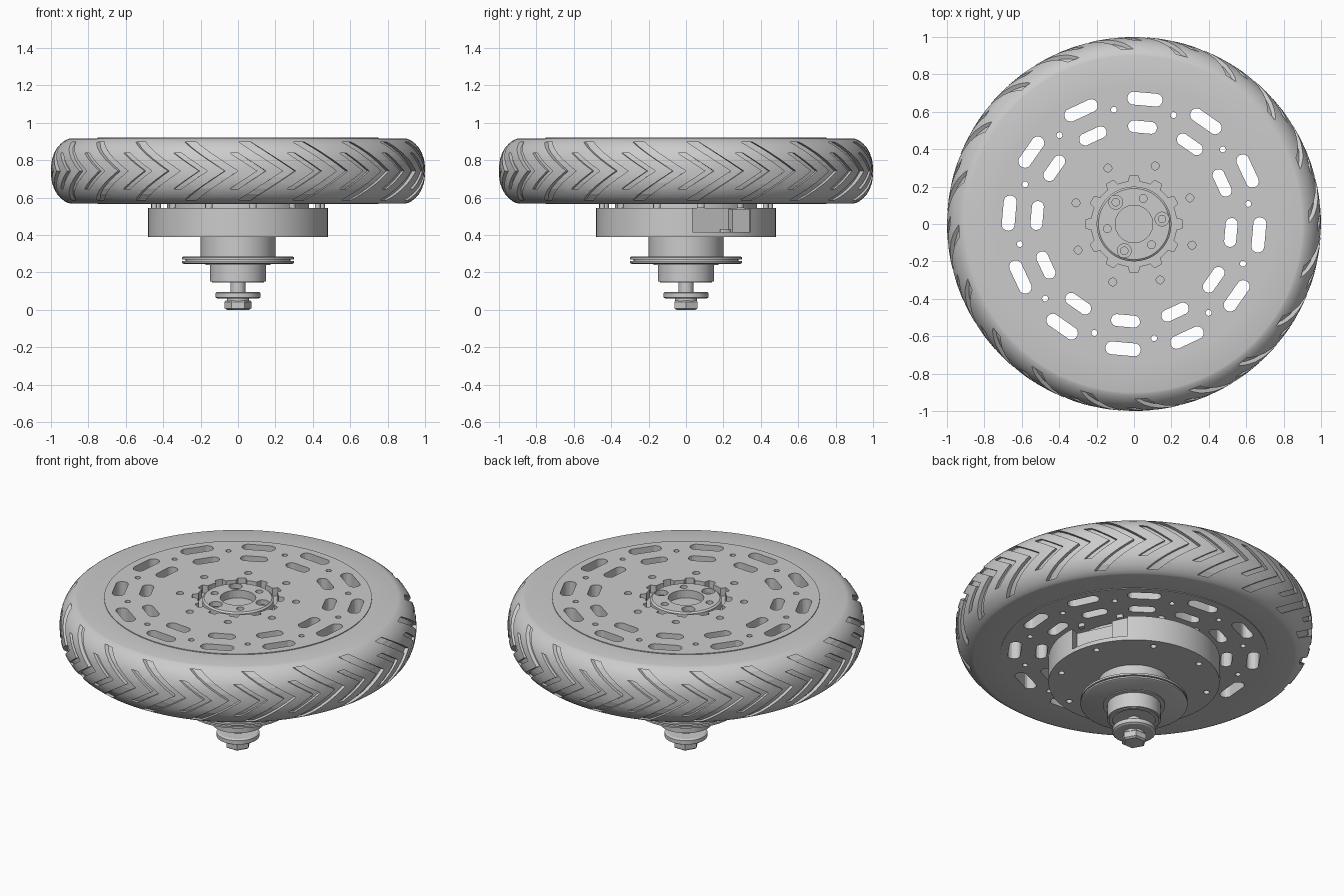
import bpy, bmesh
from math import pi, cos, sin, radians

if "Cube" in bpy.data.objects:
    bpy.data.objects.remove(bpy.data.objects["Cube"])

ZM, HALF = 0.742, 0.173


def make(name, bm, smooth=True):
    bmesh.ops.recalc_face_normals(bm, faces=bm.faces)
    me = bpy.data.meshes.new(name)
    bm.to_mesh(me)
    bm.free()
    ob = bpy.data.objects.new(name, me)
    bpy.context.collection.objects.link(ob)
    if smooth:
        shade(ob)
    return ob


def shade(ob):
    bpy.ops.object.select_all(action='DESELECT')
    bpy.context.view_layer.objects.active = ob
    ob.select_set(True)
    bpy.ops.object.shade_smooth_by_angle(angle=radians(30))


def lathe(name, pts, n=64, closed=False):
    # revolve (r, z) points around z; open profiles get end caps
    bm = bmesh.new()
    rings = [[bm.verts.new((r * cos(2 * pi * i / n), r * sin(2 * pi * i / n), z))
              for i in range(n)] for r, z in pts]
    pairs = list(zip(rings, rings[1:])) + ([(rings[-1], rings[0])] if closed else [])
    for a, b in pairs:
        for i in range(n):
            j = (i + 1) % n
            bm.faces.new((a[i], a[j], b[j], b[i]))
    if not closed:
        bm.faces.new(rings[0])
        bm.faces.new(rings[-1])
    return make(name, bm)


def prism(bm, outline, z0, z1):
    a = [bm.verts.new((x, y, z0)) for x, y in outline]
    b = [bm.verts.new((x, y, z1)) for x, y in outline]
    n = len(a)
    for i in range(n):
        j = (i + 1) % n
        bm.faces.new((a[i], a[j], b[j], b[i]))
    bm.faces.new(a[::-1])
    bm.faces.new(b)


def slot(dist, deg, length, width, n=16):
    # rounded slot outline lying along the tangent; length == width is a circle
    c, s, h = cos(radians(deg)), sin(radians(deg)), (length - width) / 2
    pts = []
    for i in range(n):
        a = 2 * pi * (i + 0.5) / n
        u = dist + width / 2 * cos(a)
        v = width / 2 * sin(a) + (h if sin(a) > 0 else -h)
        pts.append((u * c - v * s, u * s + v * c))
    return pts


def ring_of(bm, count, start, dist, length, width, z0, z1):
    for k in range(count):
        prism(bm, slot(dist, start + 360 * k / count, length, width), z0, z1)


def cut(ob, bm):
    cutter = make("cutter", bm, False)
    cutter.hide_render = True
    m = ob.modifiers.new("cut", 'BOOLEAN')
    m.operation, m.solver, m.object = 'DIFFERENCE', 'EXACT', cutter
    bpy.context.view_layer.objects.active = ob
    bpy.ops.object.modifier_apply(modifier=m.name)
    bpy.data.objects.remove(cutter)
    shade(ob)


def tire_r(z):
    u = min(1, abs(z - ZM) / HALF)
    return 0.9 + 0.1 * (1 - u ** 2.5) ** 0.7


# tire with chevron grooves
N = 16
prof = [(tire_r(z), z) for z in (ZM - HALF * cos(pi * i / N) for i in range(N + 1))]
tire = lathe("tire", [(0.74, ZM - HALF)] + prof + [(0.74, ZM + HALF)], 96, True)
bm = bmesh.new()
COUNT = 20


def chevron(tip, reach, width, sweep, depth):
    rows = []
    for i in range(-5, 6):
        t = reach * i / 5
        z = ZM + 0.155 * t
        r = tire_r(z)
        a = tip - sweep * abs(t)
        rows.append([bm.verts.new((q * cos(b), q * sin(b), z)) for q, b in
                     ((r - depth, a), (r + 0.03, a), (r + 0.03, a - width), (r - depth, a - width))])
    for p, q in zip(rows, rows[1:]):
        for i in range(4):
            j = (i + 1) % 4
            bm.faces.new((p[i], p[j], q[j], q[i]))
    bm.faces.new(rows[0])
    bm.faces.new(rows[-1][::-1])


for k in range(COUNT):
    base = 2 * pi * k / COUNT
    chevron(base, 1.0, 0.07, 0.24, 0.022)
    chevron(base + 0.15, 0.62, 0.045, 0.24, 0.016)
cut(tire, bm)

# wheel disc with two rings of slots, screw holes and centre pocket
disc = lathe("wheel_disc", [(0.75, 0.565), (0.75, 0.92)], 96)
bm = bmesh.new()
ring_of(bm, 12, 85, 0.67, 0.19, 0.07, 0.5, 1)
ring_of(bm, 12, 85, 0.52, 0.155, 0.065, 0.5, 1)
ring_of(bm, 12, 70, 0.62, 0.032, 0.032, 0.5, 1)
ring_of(bm, 8, 70, 0.33, 0.042, 0.042, 0.86, 1)
lobes = []
for i in range(144):
    a = 2 * pi * i / 144
    r = 0.258 if i % 12 in (0, 1, 2, 10, 11) else 0.228
    lobes.append((r * sin(a), r * cos(a)))
prism(bm, lobes, 0.87, 1)
cut(disc, bm)

# hub seated in the centre pocket
hub = lathe("centre_hub", [(0.2, 0.72), (0.2, 0.91), (0.19, 0.918)], 48)
bm = bmesh.new()
prism(bm, slot(0, 0, 0.2, 0.2, 32), 0.76, 1)
ring_of(bm, 3, 10, 0.152, 0.075, 0.075, 0.87, 1)
ring_of(bm, 3, 70, 0.145, 0.042, 0.042, 0.85, 1)
cut(hub, bm)
bm = bmesh.new()
ring_of(bm, 3, 10, 0.152, 0.045, 0.045, 0.86, 0.895)
make("hub_screws", bm)

# motor drum with a side recess and screw holes underneath
drum = lathe("motor_drum", [(0.48, 0.39), (0.48, 0.545)], 64)
bm = bmesh.new()
c, s = cos(radians(25)), sin(radians(25))
prism(bm, [(u * c - v * s, u * s + v * c) for u, v in
           ((0.39, -0.17), (0.6, -0.17), (0.6, 0.17), (0.39, 0.17))], 0.415, 0.6)
ring_of(bm, 8, 20, 0.42, 0.035, 0.035, 0.3, 0.41)
cut(drum, bm)
lathe("drum_spacer", [(0.38, 0.54), (0.38, 0.57)])
bm = bmesh.new()
ring_of(bm, 12, 10, 0.455, 0.04, 0.03, 0.543, 0.57)
make("spacer_tabs", bm)
bm = bmesh.new()
prism(bm, [(u * c - v * s, u * s + v * c) for u, v in
           ((0.38, 0.07), (0.44, 0.07), (0.44, 0.17), (0.38, 0.17))], 0.41, 0.54)
prism(bm, slot(0.42, 30, 0.06, 0.03), 0.41, 0.43)
make("cable_connector", bm)

# stacked hub, double flange and bearing collar
lathe("lower_hub", [(0.2, 0.27), (0.2, 0.40)])
lathe("flange", [(0.29, 0.245), (0.3, 0.25), (0.3, 0.26), (0.28, 0.26), (0.28, 0.268),
                 (0.3, 0.268), (0.3, 0.28), (0.29, 0.285)])
lathe("bearing_collar", [(0.15, 0.15), (0.15, 0.24), (0.175, 0.24), (0.175, 0.25)])
lathe("collar_seat", [(0.1, 0.15), (0.1, 0.17), (0.12, 0.17), (0.12, 0.145),
                      (0.14, 0.145), (0.14, 0.16)], 48)

# axle, washer and hex nut
lathe("axle", [(0.04, 0.03), (0.04, 0.3)], 32)
lathe("washer", [(0.11, 0.06), (0.12, 0.066), (0.12, 0.09), (0.11, 0.096)], 48)
lathe("nut_washer", [(0.06, 0.045), (0.06, 0.065)], 32)
lathe("hex_nut", [(0.06, 0.0), (0.072, 0.008), (0.072, 0.042), (0.065, 0.05)], 6)
